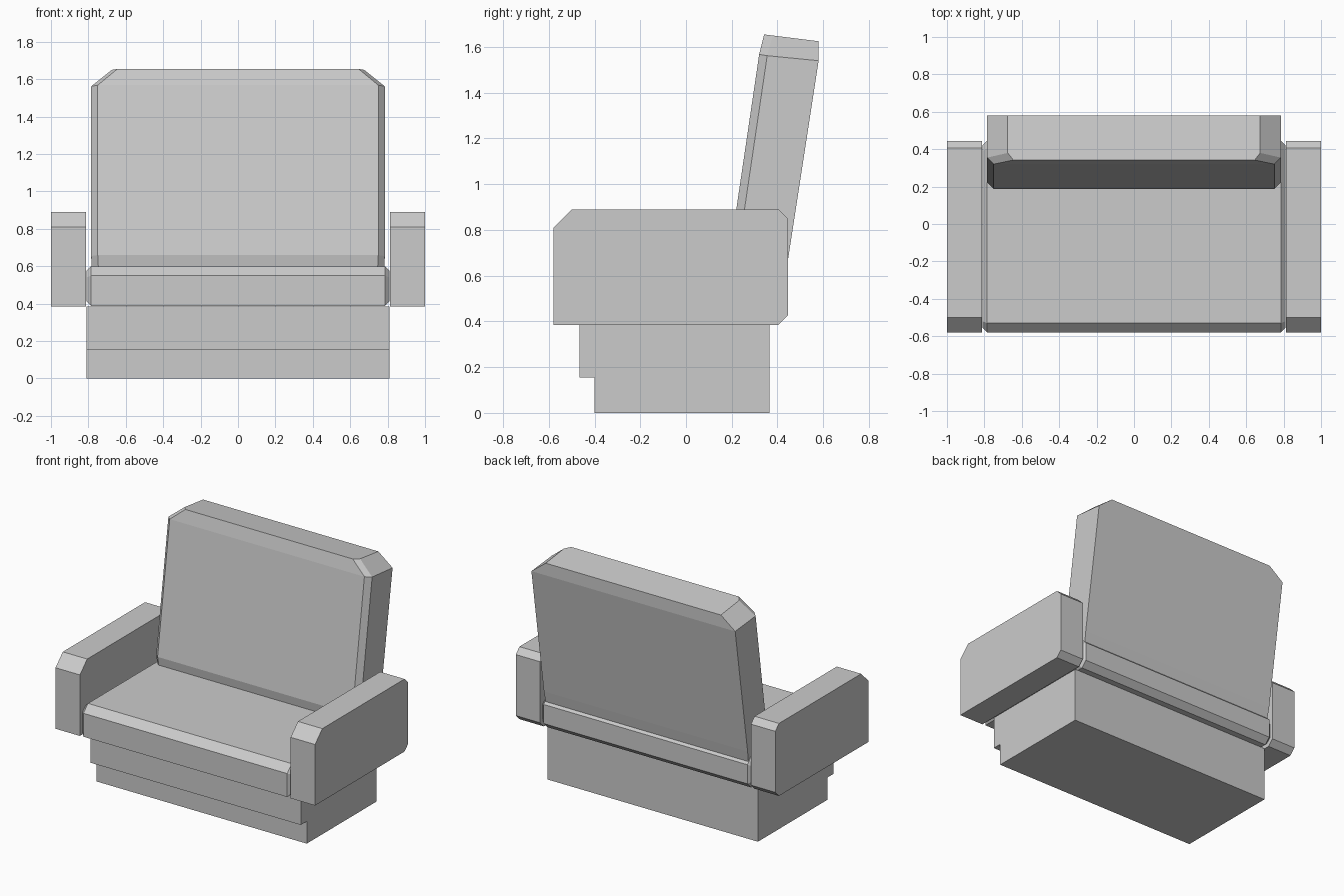
import bpy
import bmesh

if "Cube" in bpy.data.objects:
    bpy.data.objects.remove(bpy.data.objects["Cube"])

fabric = bpy.data.materials.new("light grey fabric")
fabric.use_nodes = True
GREY = (0.6, 0.6, 0.6, 1.0)
fabric.diffuse_color = GREY
fabric.node_tree.nodes["Principled BSDF"].inputs["Base Color"].default_value = GREY


def loft(name, loops):
    """Skin matching loops of points and cap both ends."""
    bm = bmesh.new()
    rings = [[bm.verts.new(p) for p in loop] for loop in loops]
    for a, b in zip(rings, rings[1:]):
        for i in range(len(a)):
            j = (i + 1) % len(a)
            bm.faces.new((a[i], a[j], b[j], b[i]))
    bm.faces.new(rings[0])
    bm.faces.new(rings[-1])
    bmesh.ops.recalc_face_normals(bm, faces=bm.faces)
    mesh = bpy.data.meshes.new(name)
    bm.to_mesh(mesh)
    bm.free()
    mesh.materials.append(fabric)
    obj = bpy.data.objects.new(name, mesh)
    bpy.context.collection.objects.link(obj)
    return obj


def section(x, profile):
    return [(x, y, z) for y, z in profile]


def side_profile(front, back, bottom, top, front_cut, back_cut):
    """Side outline with a cut front top corner and both back corners cut."""
    return [(front, bottom), (front, top - front_cut), (front + front_cut, top),
            (back - back_cut, top), (back, top - back_cut),
            (back, bottom + back_cut), (back - back_cut, bottom)]


# Stepped plinth with a toe recess at the front
plinth = [(-0.40, 0), (-0.40, 0.155), (-0.465, 0.155),
          (-0.465, 0.385), (0.365, 0.385), (0.365, 0)]
loft("plinth", [section(-0.81, plinth), section(0.81, plinth)])

# Seat cushion, chamfered along both sides
seat = side_profile(-0.58, 0.445, 0.387, 0.60, 0.05, 0.04)
rim = side_profile(-0.555, 0.42, 0.412, 0.575, 0.035, 0.03)
loft("seat", [section(-0.81, rim), section(-0.785, seat),
              section(0.785, seat), section(0.81, rim)])

# Armrests
arm = side_profile(-0.58, 0.445, 0.385, 0.89, 0.08, 0.04)
for side, label in ((1, "left"), (-1, "right")):
    loft(label + "_armrest", [section(side * 0.812, arm), section(side, arm)])


# Reclined backrest: mirrored outlines from front panel to rear panel
def mirrored(half):
    return half + [(-x, y, z) for x, y, z in reversed(half)]


front_panel = [(0.745, 0.20, 0.56), (0.75, 0.186, 0.66),
               (0.75, 0.32, 1.568), (0.645, 0.342, 1.655)]
front_edge = [(0.78, 0.23, 0.56), (0.785, 0.221, 0.655),
              (0.785, 0.355, 1.562), (0.675, 0.38, 1.65)]
rear_panel = [(0.78, 0.425, 0.55), (0.785, 0.443, 0.65),
              (0.785, 0.58, 1.54), (0.675, 0.58, 1.625)]
loft("backrest", [mirrored(h) for h in (front_panel, front_edge, rear_panel)])

# The end caps bend gently, so split them into rows across the width
back = bpy.data.objects["backrest"]
bm = bmesh.new()
bm.from_mesh(back.data)
for cap in [f for f in bm.faces if len(f.verts) > 4]:
    for z_row in (0.655, 1.555):
        pair = [v for v in cap.verts if abs(v.co.z - z_row) < 0.03]
        if len(pair) == 2:
            bmesh.ops.connect_verts(bm, verts=pair)
bm.to_mesh(back.data)
bm.free()
